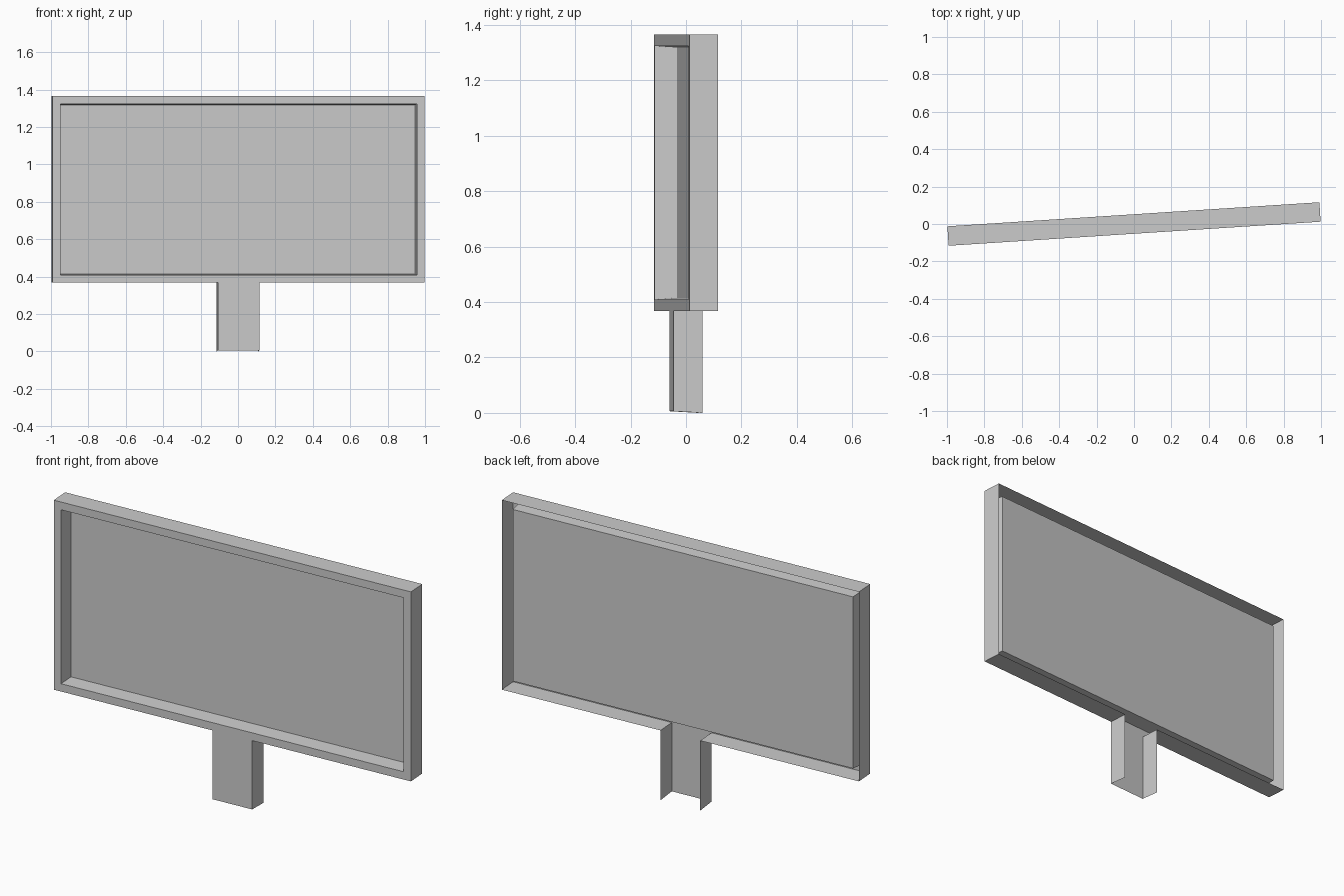
import bpy, bmesh
from math import radians
from mathutils import Matrix

if "Cube" in bpy.data.objects:
    bpy.data.objects.remove(bpy.data.objects["Cube"])

ANGLE = radians(3.7)            # the whole sign is turned slightly
HALF_W, Z0, Z1 = 0.9965, 0.368, 1.365
DEPTH, POST = 0.104, 0.111
FRONT, BACK = -DEPTH / 2, DEPTH / 2


def ring(bm, inset, y):
    """Rectangle of vertices with two extra points where the post meets the bottom."""
    w, a, b = HALF_W - inset, Z0 + inset, Z1 - inset
    pts = [(-w, a), (-POST, a), (POST, a), (w, a), (w, b), (-w, b)]
    return [bm.verts.new((x, y, z)) for x, z in pts]


def bridge(bm, r1, r2, skip=()):
    n = len(r1)
    for i in range(n):
        if i not in skip:
            j = (i + 1) % n
            bm.faces.new((r1[i], r1[j], r2[j], r2[i]))


def finish(bm, name):
    bm.transform(Matrix.Rotation(ANGLE, 4, 'Z'))
    mesh = bpy.data.meshes.new(name)
    bm.to_mesh(mesh)
    bm.free()
    obj = bpy.data.objects.new(name, mesh)
    bpy.context.collection.objects.link(obj)
    return obj


# Frame shell, open at the back, with no bottom wall above the hollow post
bm = bmesh.new()
back, front = ring(bm, 0, BACK), ring(bm, 0, FRONT)
lip = ring(bm, 0.041, FRONT)
bridge(bm, back, front, skip=(1,))
bridge(bm, front, lip)
finish(bm, "sign_frame")

# Recessed tray holding the display panel
bm = bmesh.new()
lip, floor = ring(bm, 0.041, FRONT), ring(bm, 0.047, FRONT + 0.08)
bridge(bm, lip, floor)
bm.faces.new(floor)
finish(bm, "display_panel")

# U-shaped post, open at the back and bottom
bm = bmesh.new()
profile = [(-POST, BACK, 0), (-POST, FRONT, 0.006), (POST, FRONT, 0.006), (POST, BACK, 0)]
low = [bm.verts.new(p) for p in profile]
high = [bm.verts.new((x, y, Z0)) for x, y, _ in profile]
for i in range(3):
    bm.faces.new((low[i], low[i + 1], high[i + 1], high[i]))
finish(bm, "support_post")
